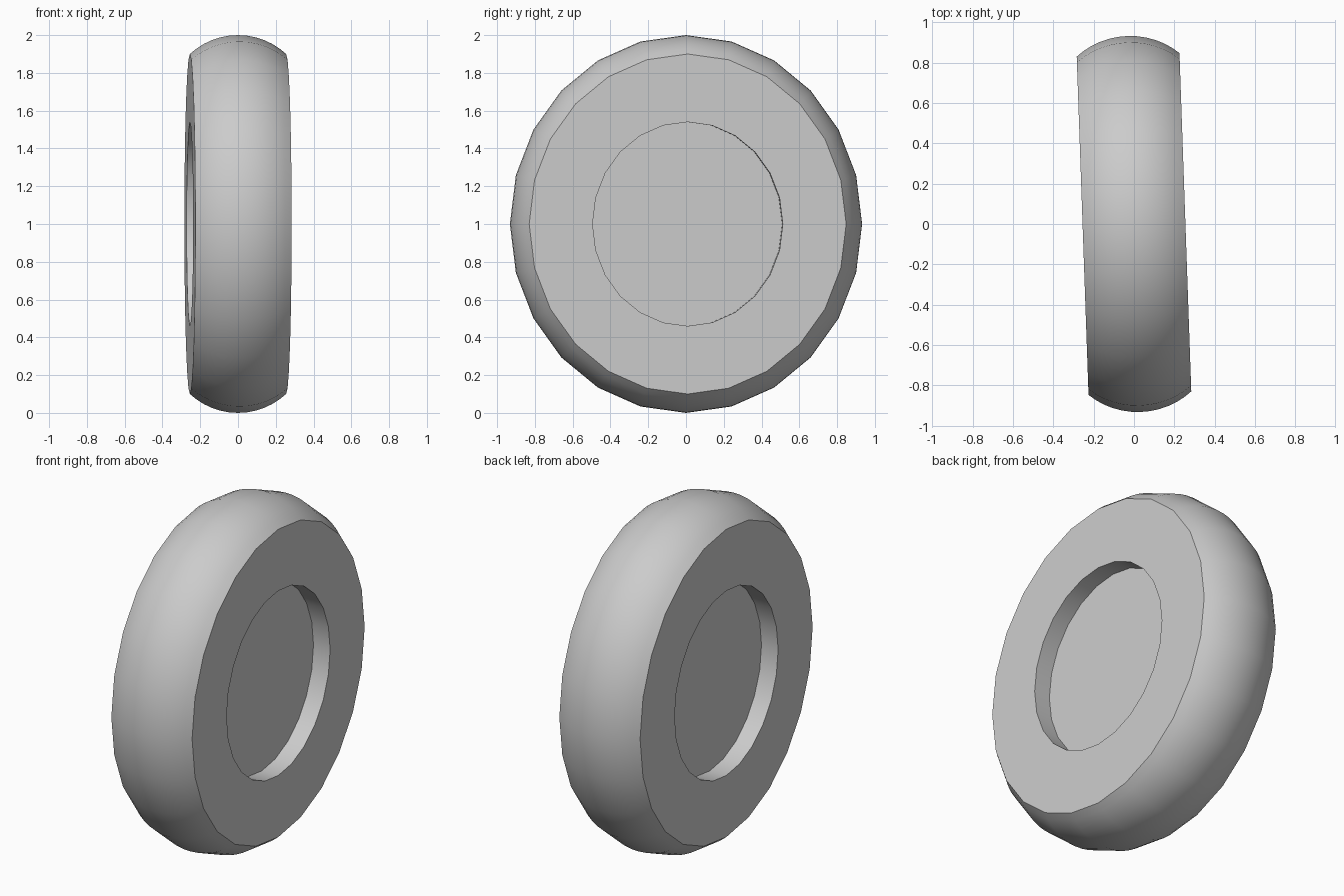
import bpy
import bmesh
from math import radians, sin, cos, asin
from mathutils import Matrix, Vector

cube = bpy.data.objects.get("Cube")
if cube:
    bpy.data.objects.remove(cube, do_unlink=True)

# Dimensions: the wheel turns about x and is slightly narrow in y
HALF_WIDTH, SIDE_RADIUS, HUB_RADIUS = 0.255, 0.9, 0.54
RECESS, CROWN, SQUASH = 0.105, 0.1, 0.933
SEGMENTS, TREAD_STEPS = 24, 12

grey = bpy.data.materials.new("light_grey")
grey.use_nodes = True
colour = (0.6, 0.6, 0.6, 1)
grey.diffuse_color = colour
grey.node_tree.nodes["Principled BSDF"].inputs["Base Color"].default_value = colour

# Cross-section as (x, radius): hub floor, recess wall, side, rounded tread, and back
floor = HALF_WIDTH - RECESS
side = [(-floor, 0), (-floor, HUB_RADIUS), (-HALF_WIDTH, HUB_RADIUS)]
arc_radius = (HALF_WIDTH ** 2 + CROWN ** 2) / (2 * CROWN)
arc_angle = asin(HALF_WIDTH / arc_radius)
tread = []
for i in range(TREAD_STEPS + 1):
    a = arc_angle * (2 * i / TREAD_STEPS - 1)
    tread.append((arc_radius * sin(a),
                  SIDE_RADIUS + CROWN - arc_radius * (1 - cos(a))))
profile = side + tread + [(-x, r) for x, r in reversed(side)]

# Revolve the cross-section around the axle
bm = bmesh.new()
verts = [bm.verts.new((x, 0, r)) for x, r in profile]
edges = [bm.edges.new(pair) for pair in zip(verts, verts[1:])]
bmesh.ops.spin(bm, geom=verts + edges, cent=(0, 0, 0), axis=(1, 0, 0),
               angle=radians(360), steps=SEGMENTS)
bmesh.ops.remove_doubles(bm, verts=bm.verts, dist=0.0001)
bmesh.ops.scale(bm, vec=Vector((1, SQUASH, 1)), verts=bm.verts)
bmesh.ops.rotate(bm, cent=(0, 0, 0), matrix=Matrix.Rotation(radians(2), 3, 'Z'),
                 verts=bm.verts)
bmesh.ops.recalc_face_normals(bm, faces=bm.faces)
mesh = bpy.data.meshes.new("wheel")
bm.to_mesh(mesh)
bm.free()
mesh.materials.append(grey)

wheel = bpy.data.objects.new("wheel", mesh)
wheel.location.z = SIDE_RADIUS + CROWN
bpy.context.collection.objects.link(wheel)

# Smooth the tread while keeping the rims crisp
bpy.ops.object.select_all(action='DESELECT')
wheel.select_set(True)
bpy.context.view_layer.objects.active = wheel
bpy.ops.object.shade_smooth_by_angle(angle=radians(30))
